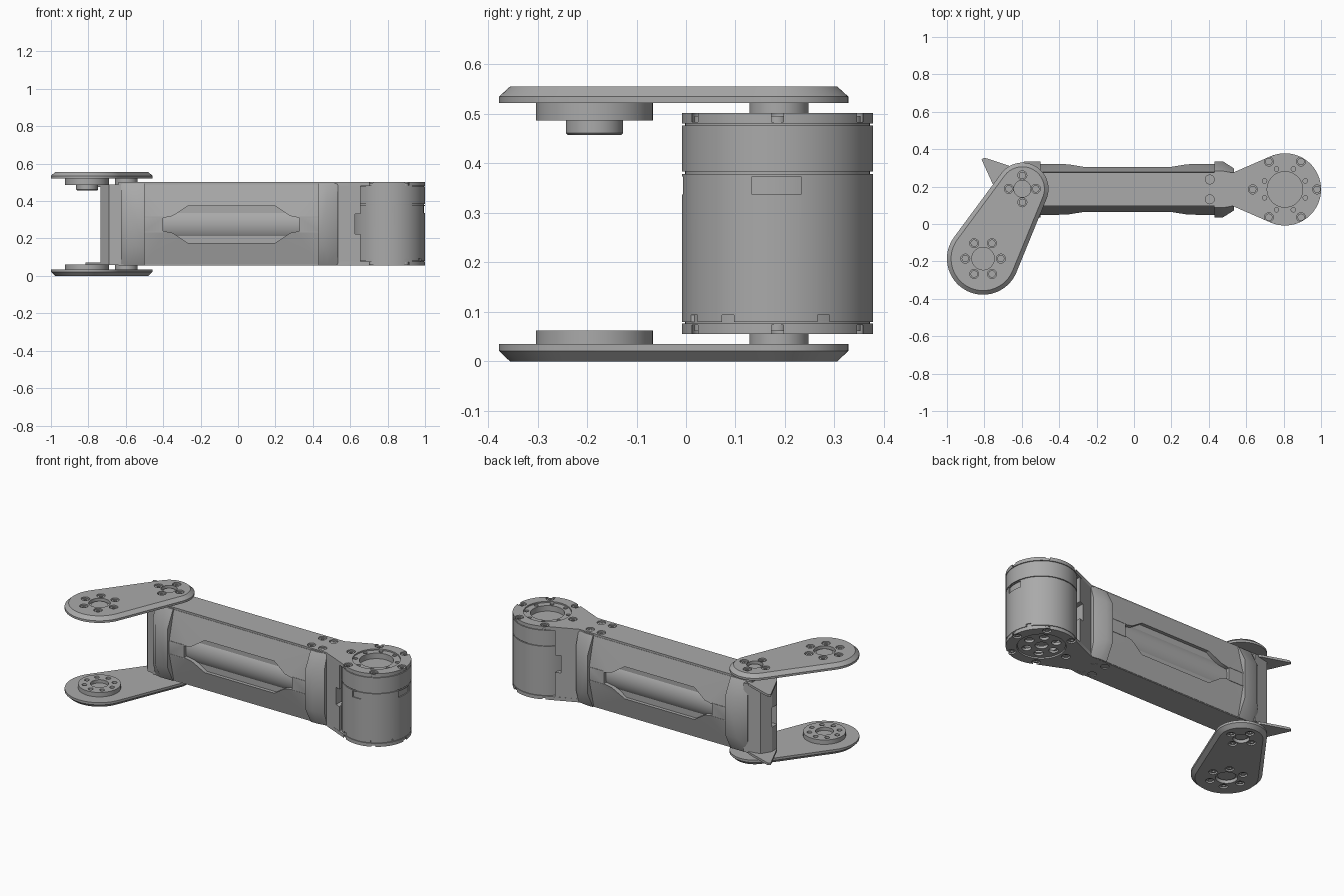
import bpy, bmesh
from math import pi, sin, cos, atan2, acos, hypot

cube = bpy.data.objects.get("Cube")
if cube:
    bpy.data.objects.remove(cube, do_unlink=True)

GREY = (0.4, 0.4, 0.4, 1)
mat = bpy.data.materials.new("satin grey")
mat.use_nodes = True
mat.diffuse_color = GREY
mat.node_tree.nodes["Principled BSDF"].inputs["Base Color"].default_value = GREY

MOTOR = (0.807, 0.185)
BIG = (-0.807, -0.185)
SMALL = (-0.597, 0.188)
AXIS_Y, MID_Z = 0.185, 0.275
R = 0.193


def loft(rings_list, name):
    """Skin one or more ring stacks into a single capped mesh object."""
    bm = bmesh.new()
    for rings in rings_list:
        loops = [[bm.verts.new(p) for p in ring] for ring in rings]
        n = len(loops[0])
        for a, b in zip(loops, loops[1:]):
            for i in range(n):
                j = (i + 1) % n
                bm.faces.new((a[i], a[j], b[j], b[i]))
        bm.faces.new(loops[0])
        bm.faces.new(loops[-1])
    bmesh.ops.recalc_face_normals(bm, faces=bm.faces)
    mesh = bpy.data.meshes.new(name)
    bm.to_mesh(mesh)
    bm.free()
    mesh.materials.append(mat)
    ob = bpy.data.objects.new(name, mesh)
    bpy.context.collection.objects.link(ob)
    return ob


def arc(c, r, a0=0, a1=2 * pi, n=64, closed=True):
    steps = n if closed else n - 1
    return [(c[0] + r * cos(a0 + (a1 - a0) * i / steps),
             c[1] + r * sin(a0 + (a1 - a0) * i / steps)) for i in range(n)]


def hull(c1, r1, c2, r2):
    """Outline around two circles joined by their tangents."""
    dx, dy = c2[0] - c1[0], c2[1] - c1[1]
    a, b = atan2(dy, dx), acos((r1 - r2) / hypot(dx, dy))
    return arc(c1, r1, a + b, a + 2 * pi - b, 40, False) + arc(c2, r2, a - b, a + b, 32, False)


def stack(*levels):
    return [[(x, y, z) for x, y in pts] for pts, z in levels]


def prism(pts, z0, z1):
    return stack((pts, z0), (pts, z1))


def disc(c, r, z0, z1, n=64):
    return prism(arc(c, r, n=n), z0, z1)


def box(x0, x1, y0, y1, z0, z1):
    return prism([(x0, y0), (x1, y0), (x1, y1), (x0, y1)], z0, z1)


def polar(c, r, n, start=0):
    return arc(c, r, start, start + 2 * pi, n)


def cut(ob, solids):
    """Subtract each solid and leave the result applied."""
    cutter = loft(solids, "cutter")
    mod = ob.modifiers.new("cut", "BOOLEAN")
    mod.operation, mod.solver, mod.object = "DIFFERENCE", "EXACT", cutter
    mod.use_self = True
    bpy.context.view_layer.objects.active = ob
    bpy.ops.object.modifier_apply(modifier="cut")
    bpy.data.objects.remove(cutter, do_unlink=True)


def section(x, mid, top, z_top=0.49, z_mid=0.04):
    """Eight-sided beam cross-section at x."""
    h = z_top - MID_Z
    half = [(top, h), (mid, z_mid), (mid, -z_mid), (top, -h)]
    pts = half + [(-y, z) for y, z in reversed(half)]
    return [(x, AXIS_Y + y, MID_Z + z) for y, z in pts]


def screws(centres, z, facing, name, r=0.024):
    """Sunken screw heads with a hex socket."""
    heads = loft([disc(c, r * 0.8, z - facing * 0.02, z - facing * 0.006, 24) for c in centres], name)
    cut(heads, [disc(c, r * 0.45, z - facing * 0.014, z + facing * 0.01, 6) for c in centres])


def wells(centres, z, facing, r=0.024):
    return [disc(c, r, z - facing * 0.018, z + facing * 0.02, 24) for c in centres]


# Swing links, chamfered on their outer faces
for name, inner, edge, outer, s in (("upper_link", 0.522, 0.535, 0.555, 1), ("lower_link", 0.035, 0.021, 0, -1)):
    wide = hull(BIG, R, SMALL, 0.14)
    slim = hull(BIG, R - 0.022, SMALL, 0.118)
    link = loft([stack((wide, inner), (wide, edge), (slim, outer))], name)
    bolts = polar(BIG, 0.095, 6) + polar(SMALL, 0.072, 4)
    cut(link, wells(bolts, outer, s) + [disc(BIG, 0.06, outer - s * 0.02, outer + s * 0.02),
                                        disc(SMALL, 0.045, outer - s * 0.02, outer + s * 0.02)])
    screws(bolts, outer, s, name + "_screws")
    hubs = loft([disc(BIG, 0.048, inner, outer - s * 0.012), disc(SMALL, 0.034, inner, outer - s * 0.012)],
                name + "_hubs")

# Bearing bosses on the inner faces of the links
loft([disc(BIG, 0.118, 0.487, 0.523)], "upper_boss")
loft([stack((arc(BIG, 0.054), 0.457), (arc(BIG, 0.058), 0.461), (arc(BIG, 0.058), 0.488))], "upper_boss_pin")
boss = loft([disc(BIG, 0.118, 0.034, 0.062)], "lower_boss")
cut(boss, [disc(BIG, 0.05, 0.042, 0.08)] + [disc(c, 0.014, 0.045, 0.08, 20) for c in polar(BIG, 0.085, 8)])

# Pivot shafts hidden between links and beam
loft([disc(SMALL, 0.06, 0.485, 0.523), disc(SMALL, 0.06, 0.034, 0.07)], "pivot_shafts")

# Beam cover with a stepped window on both sides
cover = loft([[section(-0.51, 0.135, 0.092), section(0.44, 0.135, 0.092)]], "beam_cover")
outline = [(-0.40, 0.035), (-0.35, 0.045), (-0.27, 0.098), (0.20, 0.098), (0.28, 0.045), (0.33, 0.035)]
outline += [(x, -z) for x, z in reversed(outline)]
for y0, y1 in ((0, 0.085), (0.285, 0.37)):
    cut(cover, [[[(x, y, MID_Z + z) for x, z in outline] for y in (y0, y1)]])
tube = [[(x, AXIS_Y + y, MID_Z + z) for y, z in arc((0, 0), 0.118)] for x in (-0.42, 0.35)]
loft([tube], "inner_tube")

# Groove strips where the narrow window ends run into the collars
loft([box(x0, x1, y - 0.002, y + 0.002, MID_Z + z - 0.002, MID_Z + z + 0.002)
      for x0, x1 in ((-0.5, -0.4), (0.33, 0.43)) for y in (0.05, 0.32) for z in (-0.04, 0.04)], "cover_ribs")

# Faceted collars at both ends of the cover
for name, xs in (("motor_collar", (0.43, 0.475, 0.535)), ("pivot_collar", (-0.5, -0.585, -0.625))):
    loft([[section(xs[0], 0.15, 0.098, 0.494, 0.12), section(xs[1], 0.15, 0.098, 0.494, 0.12),
           section(xs[2], 0.112, 0.088, 0.494, 0.14)]], name)

# Flared neck joining the beam to the motor, with a locating tab
def neck_y(x):
    return 0.09 + (x - 0.53) * 0.42

def neck(x0, x1, z0, z1):
    a, b = neck_y(x0), neck_y(x1)
    return prism([(x0, AXIS_Y - a), (x1, AXIS_Y - b), (x1, AXIS_Y + b), (x0, AXIS_Y + a)], z0, z1)

loft([neck(0.52, 0.625, 0.07, 0.485)], "motor_neck")
loft([neck(0.61, 0.655, 0.07, 0.225), neck(0.61, 0.655, 0.33, 0.485)], "neck_tabs")

# Top and bottom plates that run along the beam and widen around the motor
plate = arc(MOTOR, R, -2.0, 2.0, 64, False)
plate += [(0.53, AXIS_Y + 0.09), (-0.64, AXIS_Y + 0.09), (-0.64, AXIS_Y - 0.09), (0.53, AXIS_Y - 0.09)]
rim = polar(MOTOR, 0.172, 6)
beam_bolts = [(x, AXIS_Y + y) for x in (0.405, 0.48) for y in (-0.053, 0.053)]
for name, z0, z1, s in (("top_plate", 0.481, 0.502, 1), ("bottom_plate", 0.055, 0.076, -1)):
    ob = loft([prism(plate, z0, z1)], name)
    outer = z1 if s > 0 else z0
    cut(ob, wells(rim + beam_bolts, outer, s) + [disc(MOTOR, 0.133, z0 - 0.02, z1 + 0.02)])
    screws(rim + beam_bolts, outer, s, name + "_screws")

# Motor housing, seam core and cap
body = loft([disc(MOTOR, R, 0.079, 0.379, 96)], "motor_body")
ports = [box(0.98, 1.05, 0.133, 0.232, 0.337, 0.374), box(0.78, 0.835, -0.05, 0.01, 0.337, 0.374),
         disc(MOTOR, 0.1, 0.05, 0.12)]
ports += [box(0.94, 1.05, y - 0.012, y + 0.012, 0.079, 0.094) for y in (0.085, 0.278)]
ports += [box(x - 0.012, x + 0.012, -0.05, 0.035, 0.079, 0.094) for x in (0.71, 0.9)]
cut(body, ports)
core = loft([disc(MOTOR, R - 0.006, 0.3, 0.482), disc(MOTOR, R - 0.006, 0.074, 0.1)], "motor_core")
cap = loft([disc(MOTOR, R, 0.384, 0.477, 96)], "motor_cap")
cut(core, [disc(MOTOR, 0.095, 0.46, 0.6), disc(MOTOR, 0.1, 0, 0.2)])
cut(cap, [disc(MOTOR, 0.095, 0.46, 0.6), disc(MOTOR, 0.08, 0.43, 0.6)])
bezel = loft([disc(MOTOR, 0.133, 0.475, 0.494)], "output_ring")
cut(bezel, [disc(MOTOR, 0.095, 0.4, 0.6)] + [disc(c, 0.012, 0.485, 0.6, 20) for c in polar(MOTOR, 0.118, 8, pi / 8)])

# Spoked output wheel underneath
wheel = loft([disc(MOTOR, 0.13, 0.062, 0.078)], "output_wheel")
cut(wheel, [disc(c, 0.026, 0.03, 0.1, 24) for c in polar(MOTOR, 0.085, 6)] + [disc(MOTOR, 0.035, 0.03, 0.1)])

# Pivot end post with a cable window, and its pointed ears
post = loft([prism([(-0.6, 0.09), (-0.69, 0.11), (-0.735, 0.17), (-0.735, 0.22), (-0.7, 0.28), (-0.6, 0.3)],
                   0.065, 0.485)], "pivot_post")
cut(post, [box(-0.8, -0.7, 0.17, 0.22, 0.22, 0.34)])
ear = [(-0.815, 0.345), (-0.802, 0.354), (-0.785, 0.35), (-0.65, 0.305), (-0.6, 0.28), (-0.6, 0.09),
       (-0.69, 0.11), (-0.74, 0.18)]
loft([prism(ear, 0.058, 0.072), prism(ear, 0.476, 0.49)], "pivot_ears")

# Smooth curved walls, keep creases crisp
bpy.ops.object.select_all(action="DESELECT")
for ob in bpy.context.scene.objects:
    if ob.type == "MESH":
        ob.select_set(True)
        bpy.context.view_layer.objects.active = ob
bpy.ops.object.shade_smooth_by_angle(angle=0.5)
